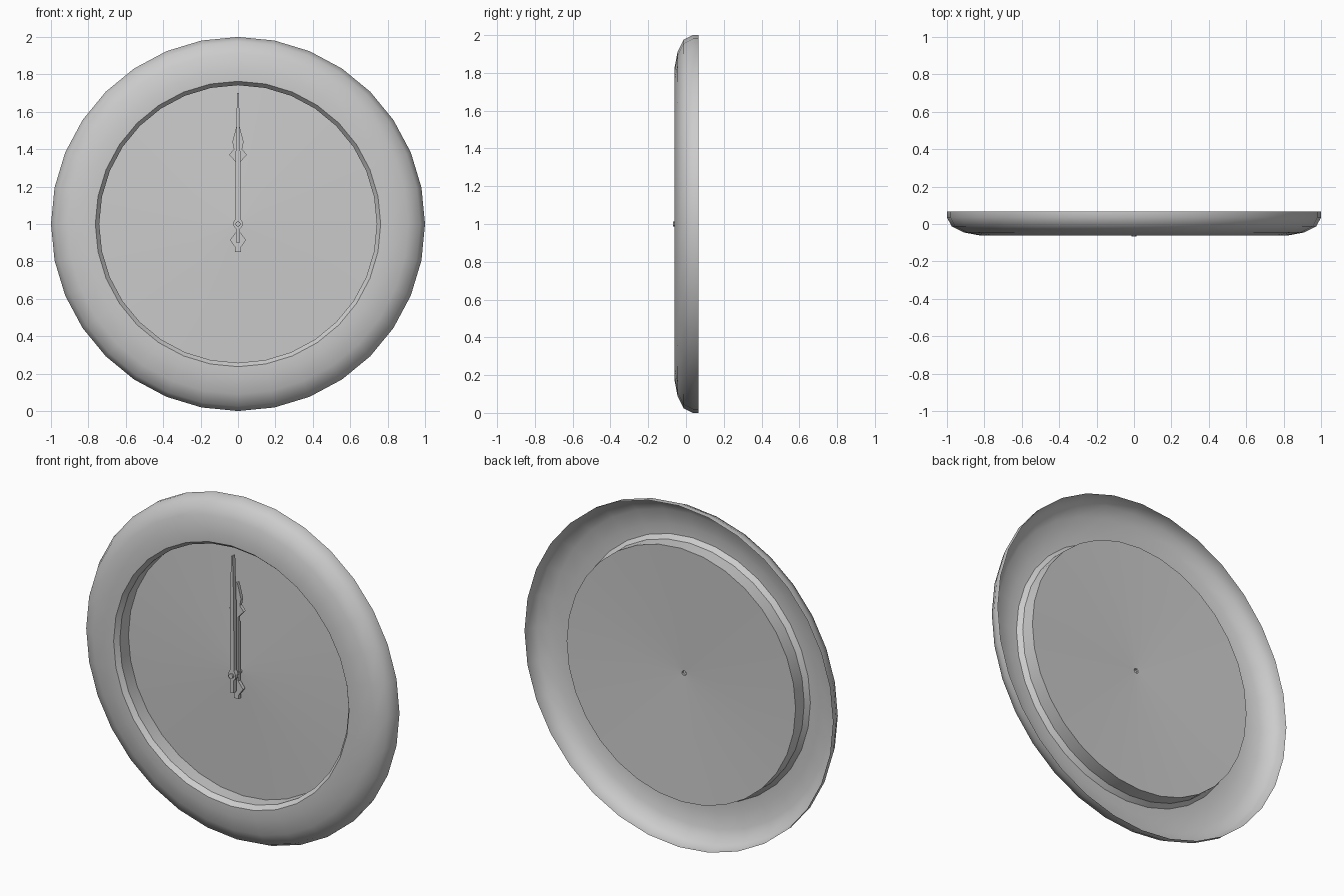
import bpy, bmesh, math

if "Cube" in bpy.data.objects:
    bpy.data.objects.remove(bpy.data.objects["Cube"])

SEG = 32
CZ = 1.0


def finish(name, bm, angle=None):
    bmesh.ops.recalc_face_normals(bm, faces=bm.faces)
    me = bpy.data.meshes.new(name)
    bm.to_mesh(me)
    bm.free()
    ob = bpy.data.objects.new(name, me)
    bpy.context.collection.objects.link(ob)
    if angle:
        bpy.ops.object.select_all(action='DESELECT')
        ob.select_set(True)
        bpy.context.view_layer.objects.active = ob
        bpy.ops.object.shade_smooth_by_angle(angle=math.radians(angle))
    return ob


def lathe(name, profile, seg=SEG, cap_start=False, angle=None):
    """Revolve (radius, y) points around the clock axis."""
    bm = bmesh.new()
    rings = []
    for r, y in profile:
        rings.append([bm.verts.new((r * math.sin(2 * math.pi * i / seg), y,
                                    CZ + r * math.cos(2 * math.pi * i / seg)))
                      for i in range(seg)])
    for a, b in zip(rings, rings[1:]):
        for i in range(seg):
            j = (i + 1) % seg
            bm.faces.new((a[i], a[j], b[j], b[i]))
    if cap_start:
        bm.faces.new(rings[0])
    return finish(name, bm, angle)


def hand(name, half, y0, y1):
    """Mirror a (half width, z) outline and extrude it from y0 to y1."""
    outline = half + [(-w, z) for w, z in reversed(half)]
    bm = bmesh.new()
    face = bm.faces.new([bm.verts.new((x, y0, z)) for x, z in outline])
    ext = bmesh.ops.extrude_face_region(bm, geom=[face])
    for v in ext['geom']:
        if isinstance(v, bmesh.types.BMVert):
            v.co.y = y1
    return finish(name, bm)


# Rounded frame shell, open at the back
lathe("frame", [(1.0, 0.067), (1.0, 0.036), (0.975, -0.013), (0.91, -0.045),
                (0.82, -0.062), (0.763, -0.062)], angle=60)

# Stepped inner rim leading back to the slightly domed dial
lathe("inner_rim_and_dial", [(0.763, -0.062), (0.742, -0.035), (0.742, 0.045),
                             (0.014, 0.018)], angle=20)

# Hour hand with ornaments at both ends
hand("hour_hand", [(0.015, 0.85), (0.015, 0.875), (0.043, 0.915), (0.012, 0.955),
                   (0.011, 1.33), (0.047, 1.37), (0.022, 1.40), (0.03, 1.44),
                   (0.006, 1.53)], -0.015, 0.005)

# Slim minute hand
hand("minute_hand", [(0.011, 0.90), (0.012, 0.975), (0.024, 0.99), (0.024, 1.01),
                     (0.013, 1.03), (0.012, 1.40), (0.007, 1.61), (0.004, 1.70)],
     -0.057, -0.032)

# Hollow centre spindle rising from the dial
lathe("spindle", [(0.014, -0.068), (0.014, 0.018)], seg=10,
      cap_start=True, angle=30)
